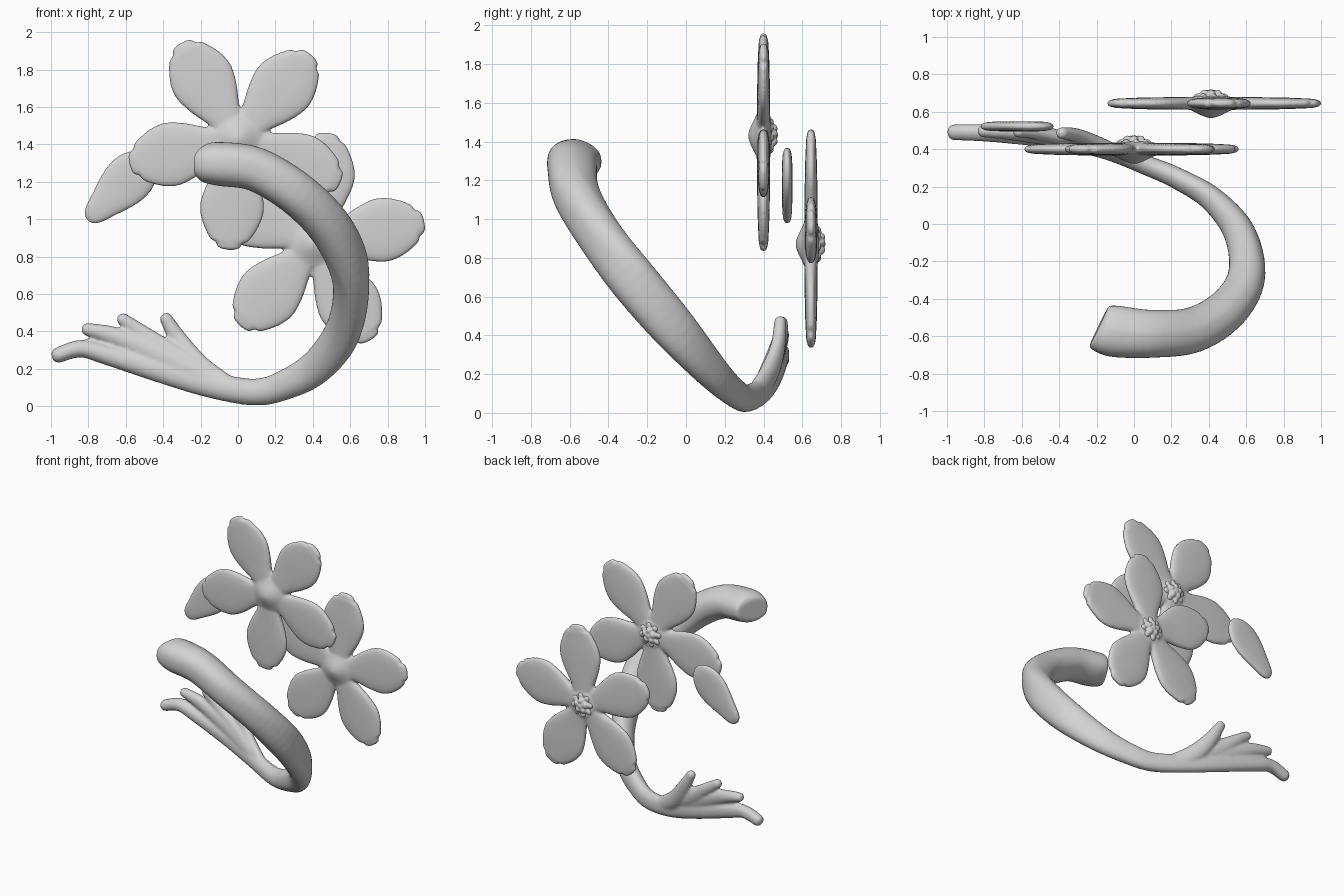
import bpy, bmesh, math
from mathutils import Vector

if "Cube" in bpy.data.objects:
    bpy.data.objects.remove(bpy.data.objects["Cube"])

mat = bpy.data.materials.new("light grey")
mat.diffuse_color = (0.65, 0.65, 0.65, 1)
mat.use_nodes = True
mat.node_tree.nodes["Principled BSDF"].inputs["Base Color"].default_value = mat.diffuse_color
Z = Vector((0, 0, 1))


def make_object(name, bm):
    bmesh.ops.recalc_face_normals(bm, faces=bm.faces)
    for f in bm.faces:
        f.smooth = True
    me = bpy.data.meshes.new(name)
    bm.to_mesh(me)
    bm.free()
    me.materials.append(mat)
    ob = bpy.data.objects.new(name, me)
    bpy.context.collection.objects.link(ob)
    return ob


def merge(ob, size, iterations):
    """Fuse overlapping pieces and soften the joints."""
    m = ob.modifiers.new("merge", 'REMESH')
    m.mode = 'VOXEL'
    m.voxel_size = size
    m.use_smooth_shade = True
    ob.modifiers.new("soften", 'SMOOTH').iterations = iterations


def loft(bm, rows, n=28, power=1.0, inner=None):
    """Skin rounded sections (centre, half axis a, half axis b); inner > power pinches the -a side."""
    rings = []
    for c, a, b in rows:
        ring = []
        for i in range(n):
            t = 2 * math.pi * i / n
            cs, sn = math.cos(t), math.sin(t)
            pc = inner if inner and cs < 0 else power
            p = c + a * math.copysign(abs(cs) ** pc, cs) + b * math.copysign(abs(sn) ** power, sn)
            ring.append(bm.verts.new(p))
        rings.append(ring)
    for r, s in zip(rings, rings[1:]):
        for i in range(n):
            j = (i + 1) % n
            bm.faces.new((r[i], r[j], s[j], s[i]))
    bm.faces.new(rings[0][::-1])
    bm.faces.new(rings[-1])


def spline(pts, steps=6):
    """Catmull-Rom through tuples of any length."""
    p = [pts[0]] + list(pts) + [pts[-1]]
    out = []
    for k in range(1, len(p) - 2):
        for s in range(steps):
            t = s / steps
            out.append([0.5 * (2 * b + (c - a) * t + (2 * a - 5 * b + 4 * c - d) * t * t
                               + (3 * b - a - 3 * c + d) * t ** 3)
                        for a, b, c, d in zip(*p[k - 1:k + 3])])
    out.append(list(pts[-1]))
    return out


def tube(bm, pts, power=1.0, inner=None):
    """Tube along (x, y, z, horizontal half width, upright half width), round at the far end."""
    path = spline(pts)
    rows = []
    for k, q in enumerate(path):
        t = Vector(path[min(k + 1, len(path) - 1)][:3]) - Vector(path[max(k - 1, 0)][:3])
        t.normalize()
        r = t.cross(Z).normalized()
        b = r.cross(t)
        c = Vector(q[:3])
        rows.append((c, r * q[3], b * q[4]))
    for ang in (0.5, 1.0, 1.4):
        s = math.cos(ang)
        rows.append((c + t * q[4] * 0.8 * math.sin(ang), r * q[3] * s, b * q[4] * s))
    loft(bm, rows, 32, power, inner)


# Open ring: wide front end with an inner ridge, round the right side, tapering into the fan
bm = bmesh.new()
tube(bm, [(-.19, -.55, 1.297, .115, .08), (-.165, -.56, 1.296, .13, .105), (-.09, -.575, 1.295, .138, .118),
          (.1, -.587, 1.265, .128, .118), (.32, -.565, 1.13, .122, .118), (.505, -.45, .93, .112, .12),
          (.602, -.275, .69, .1, .125), (.565, -.05, .42, .085, .118), (.42, .13, .215, .067, .098),
          (.235, .242, .109, .058, .08), (.08, .308, .076, .053, .072), (-.15, .39, .115, .045, .07),
          (-.4, .445, .185, .045, .065), (-.7, .48, .275, .047, .055), (-.84, .488, .308, .045, .047),
          (-.965, .49, .272, .042, .042)], 0.85, 1.4)
# Fan strands
tube(bm, [(-.1, .38, .115, .04, .06), (-.4, .45, .26, .042, .068), (-.65, .487, .37, .04, .052),
          (-.81, .497, .412, .034, .034)])
tube(bm, [(-.1, .38, .115, .04, .06), (-.35, .45, .27, .042, .065), (-.52, .488, .395, .037, .045),
          (-.62, .494, .468, .032, .034)])
tube(bm, [(-.05, .36, .1, .04, .06), (-.2, .43, .205, .042, .065), (-.31, .475, .345, .037, .05),
          (-.387, .486, .472, .032, .034)])
merge(make_object("ring_band", bm), 0.01, 7)

# Petal outlines: distance along the petal, half width, half thickness
PETAL = [(.02, .07, .036), (.09, .082, .035), (.15, .098, .034), (.25, .143, .033), (.35, .171, .032),
         (.43, .162, .03), (.5, .131, .027), (.545, .1, .025), (.556, .074, .023),
         (.582, .06, .018), (.592, .038, .013), (.596, .01, .005)]
LOOSE = [(-.005, .015, .006), (.01, .05, .015), (.05, .092, .024), (.12, .124, .027), (.2, .128, .027),
         (.28, .11, .027), (.36, .083, .026), (.43, .06, .023), (.465, .038, .016), (.48, .012, .006)]


def petal(bm, origin, deg, outline):
    a = math.radians(deg)
    u = Vector((math.cos(a), 0, math.sin(a)))
    v = Vector((-math.sin(a), 0, math.cos(a)))
    loft(bm, [(origin + u * d, v * w, Vector((0, h, 0))) for d, w, h in spline(outline, 3)], 32, 0.75)


def flower(name, centre, first):
    c = Vector(centre)
    bm = bmesh.new()
    for k in range(5):
        petal(bm, c, first + 72 * k, PETAL)
    # Rounded cone on the front, blended with the petals
    loft(bm, [(c + Vector((0, y, 0)), Vector((r, 0, 0)), Vector((0, 0, r)))
              for y, r in ((.04, .09), (0, .14), (-.03, .125), (-.045, .09), (-.063, .055),
                           (-.074, .028), (-.079, .006))])
    merge(make_object(name + "_petals", bm), 0.009, 4)
    # Knobbly stamens on the back
    bm = bmesh.new()
    for count, rad, y in ((1, 0, .05), (5, .036, .048), (8, .07, .028)):
        for k in range(count):
            a = 2 * math.pi * k / count + rad * 9
            s = bmesh.ops.create_icosphere(bm, subdivisions=2, radius=.026)
            bmesh.ops.translate(bm, verts=s['verts'],
                                vec=c + Vector((rad * math.cos(a), y, rad * math.sin(a))))
    merge(make_object(name + "_stamens", bm), 0.006, 2)


flower("upper_flower", (0, .4, 1.43), 49)
flower("lower_flower", (.412, .645, .87), 11.5)

# Loose petal behind the upper flower
bm = bmesh.new()
petal(bm, Vector((-.463, .522, 1.335)), 225, LOOSE)
make_object("loose_petal", bm)
